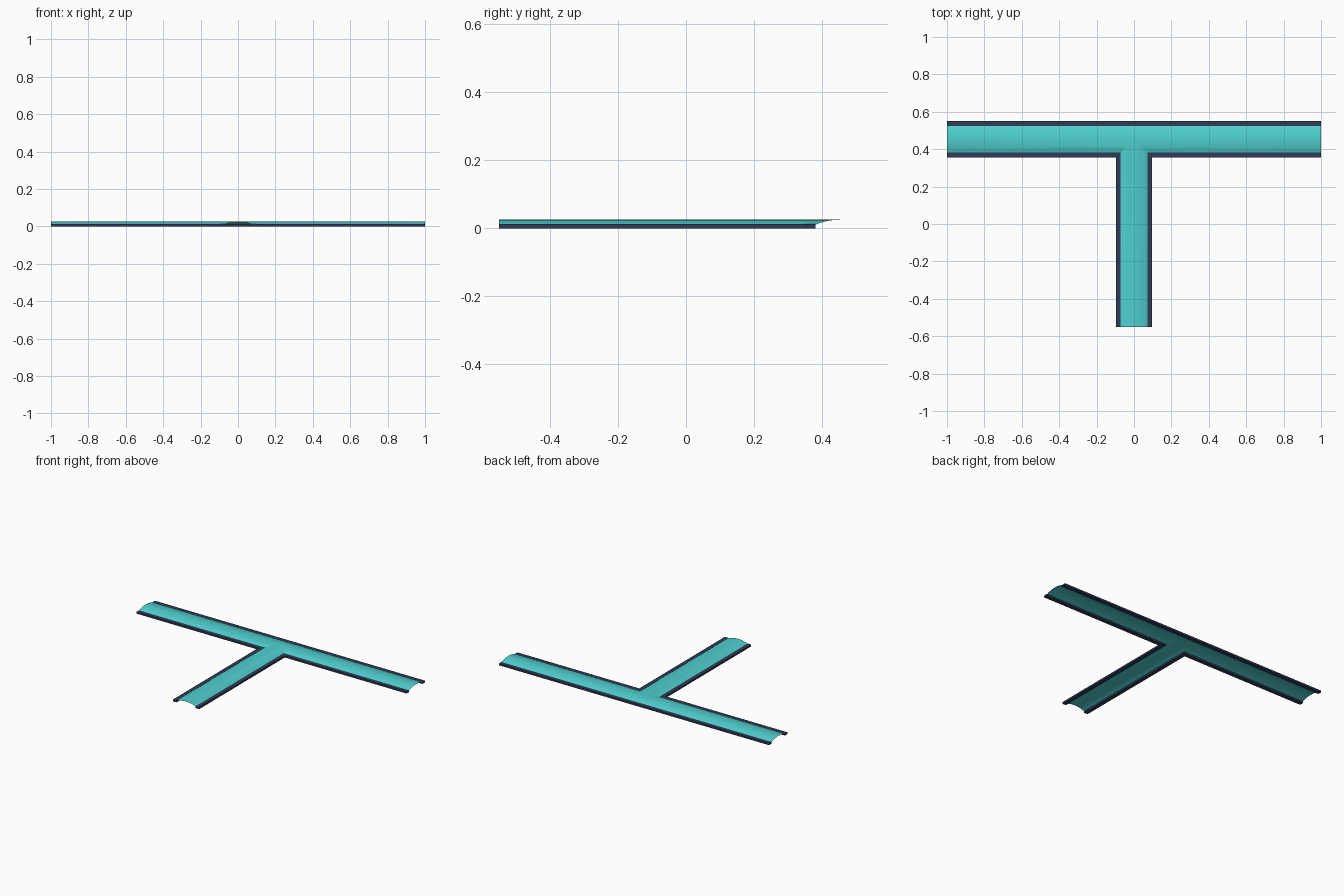
import bpy
import bmesh
import math

cube = bpy.data.objects.get("Cube")
if cube:
    bpy.data.objects.remove(cube, do_unlink=True)

CREST_Y = 0.4525      # centre line of the long run
FRONT_Y = -0.55       # free end of the branch
INNER, OUTER = 0.071, 0.0975
RAIL_TOP, CREST_Z = 0.012, 0.025


def material(name, rgb):
    mat = bpy.data.materials.new(name)
    mat.use_nodes = True
    colour = (*rgb, 1.0)
    mat.diffuse_color = colour
    mat.node_tree.nodes["Principled BSDF"].inputs["Base Color"].default_value = colour
    return mat


# Half runs, each a function of (offset from crest, 0 = start / 1 = end)
def branch(d, t):
    return d, FRONT_Y if t == 0 else CREST_Y - d


def main_front(d, t):
    return (d if t == 0 else 1.0), CREST_Y - d


def main_back(d, t):
    return float(t), CREST_Y + d


def sweep(name, profile, mat):
    """Sweep an (offset, height) profile along the mitred T, mirrored in x."""
    bm = bmesh.new()
    for run in (branch, main_front, main_back):
        for side in (-1, 1):
            rows = []
            for d, z in profile:
                row = []
                for t in (0, 1):
                    x, y = run(d, t)
                    row.append(bm.verts.new((side * x, y, z)))
                rows.append(row)
            for a, b in zip(rows, rows[1:]):
                bm.faces.new((a[0], a[1], b[1], b[0]))
    bmesh.ops.remove_doubles(bm, verts=bm.verts, dist=0.00005)
    bmesh.ops.dissolve_degenerate(bm, edges=bm.edges, dist=0.00005)
    bmesh.ops.recalc_face_normals(bm, faces=bm.faces)
    if profile[0] != profile[-1]:
        # Open sheet: every face looks up
        down = [f for f in bm.faces if f.normal.z < 0]
        bmesh.ops.reverse_faces(bm, faces=down)
    mesh = bpy.data.meshes.new(name)
    bm.to_mesh(mesh)
    bm.free()
    mesh.materials.append(mat)
    obj = bpy.data.objects.new(name, mesh)
    bpy.context.collection.objects.link(obj)
    bpy.ops.object.select_all(action='DESELECT')
    obj.select_set(True)
    bpy.context.view_layer.objects.active = obj
    bpy.ops.object.shade_smooth_by_angle(angle=math.radians(15))
    return obj


teal = material("teal", (0.08, 0.63, 0.63))
navy = material("dark navy", (0.03, 0.045, 0.09))

# Arched sheet: circular arc from the crest down to the rail
rise = CREST_Z - RAIL_TOP + 0.001
radius = (INNER ** 2 + rise ** 2) / (2 * rise)
half_angle = math.asin(INNER / radius)
STEPS = 8
arc = []
for i in range(STEPS + 1):
    a = half_angle * i / STEPS
    arc.append((radius * math.sin(a), CREST_Z - radius * (1 - math.cos(a))))
sweep("arched_cover", arc, teal)

# Edge rails: open-ended rectangular tubes along both sides
rail = [(INNER, 0), (INNER, RAIL_TOP), (OUTER, RAIL_TOP), (OUTER, 0), (INNER, 0)]
sweep("edge_rails", rail, navy)
